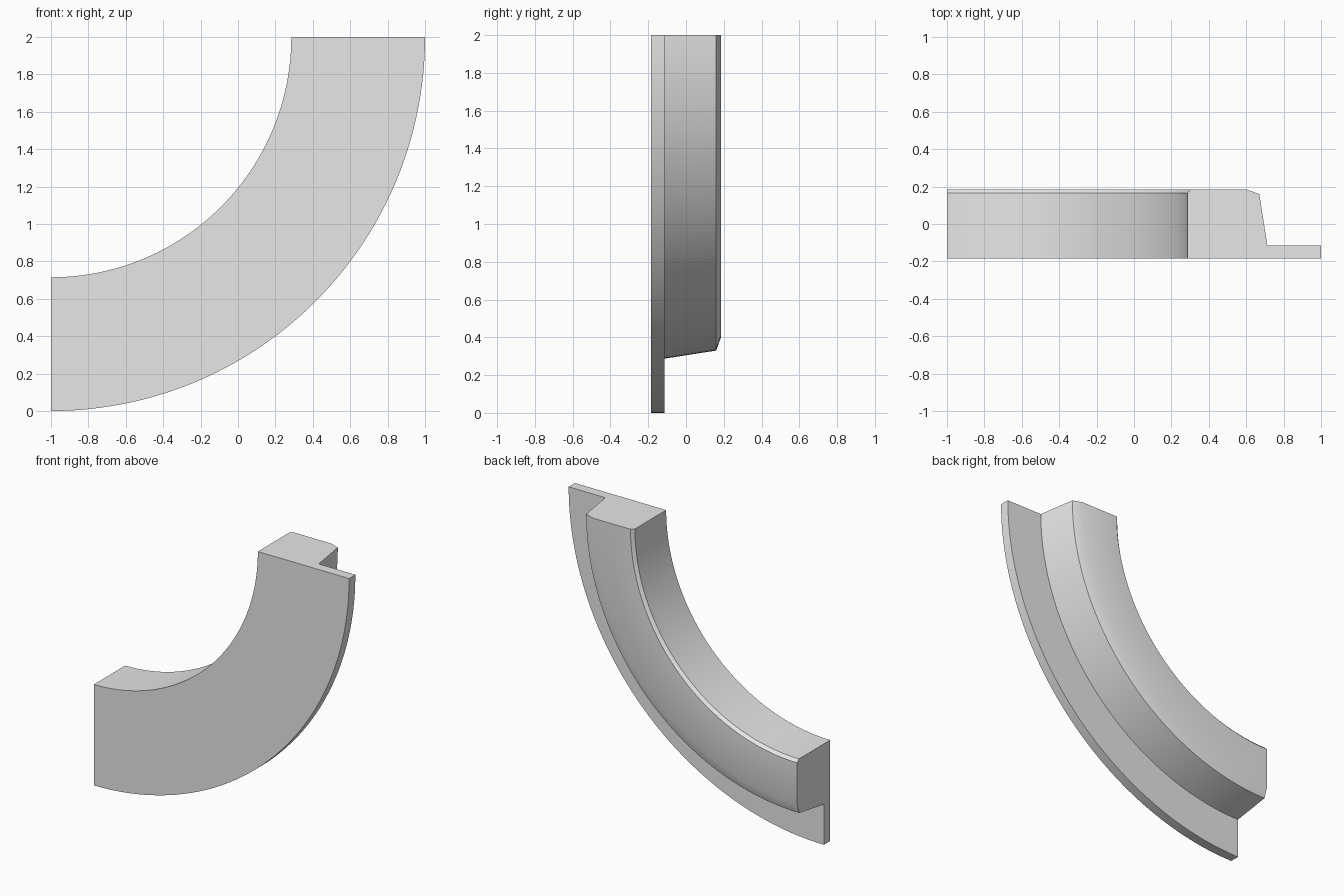
import bpy, bmesh, math
from mathutils import Matrix, Vector

cube = bpy.data.objects.get("Cube")
if cube:
    bpy.data.objects.remove(cube, do_unlink=True)

# Plain grey material
grey = bpy.data.materials.new("light_grey")
grey.use_nodes = True
colour = (0.8, 0.8, 0.8, 1)
grey.diffuse_color = colour
grey.node_tree.nodes["Principled BSDF"].inputs["Base Color"].default_value = colour

# Moulding cross-section as (radius, depth): flat flange, raised rib, chamfered back
PROFILE = [(1.285, -0.185), (2.0, -0.185), (2.0, -0.115), (1.713, -0.115),
           (1.67, 0.16), (1.6, 0.185), (1.305, 0.185), (1.285, 0.165)]
CENTRE = Vector((-1, 0, 2))
STEPS = 48

# Sweep the section a quarter turn about the arc centre
bm = bmesh.new()
section = bm.faces.new([bm.verts.new(CENTRE + Vector((r, y, 0))) for r, y in PROFILE])
start_cap = section.copy()
bmesh.ops.spin(bm, geom=[section, *section.edges, *section.verts], cent=CENTRE,
               axis=(0, 1, 0), angle=math.pi / 2, steps=STEPS, use_duplicate=False)
bmesh.ops.remove_doubles(bm, verts=bm.verts, dist=1e-5)
bmesh.ops.recalc_face_normals(bm, faces=bm.faces)

mesh = bpy.data.meshes.new("curved_moulding")
bm.to_mesh(mesh)
bm.free()
mesh.materials.append(grey)
moulding = bpy.data.objects.new("curved_moulding", mesh)
bpy.context.collection.objects.link(moulding)

# Smooth along the curve, crisp at the profile corners
bpy.context.view_layer.objects.active = moulding
moulding.select_set(True)
bpy.ops.object.shade_smooth_by_angle(angle=math.radians(30))
